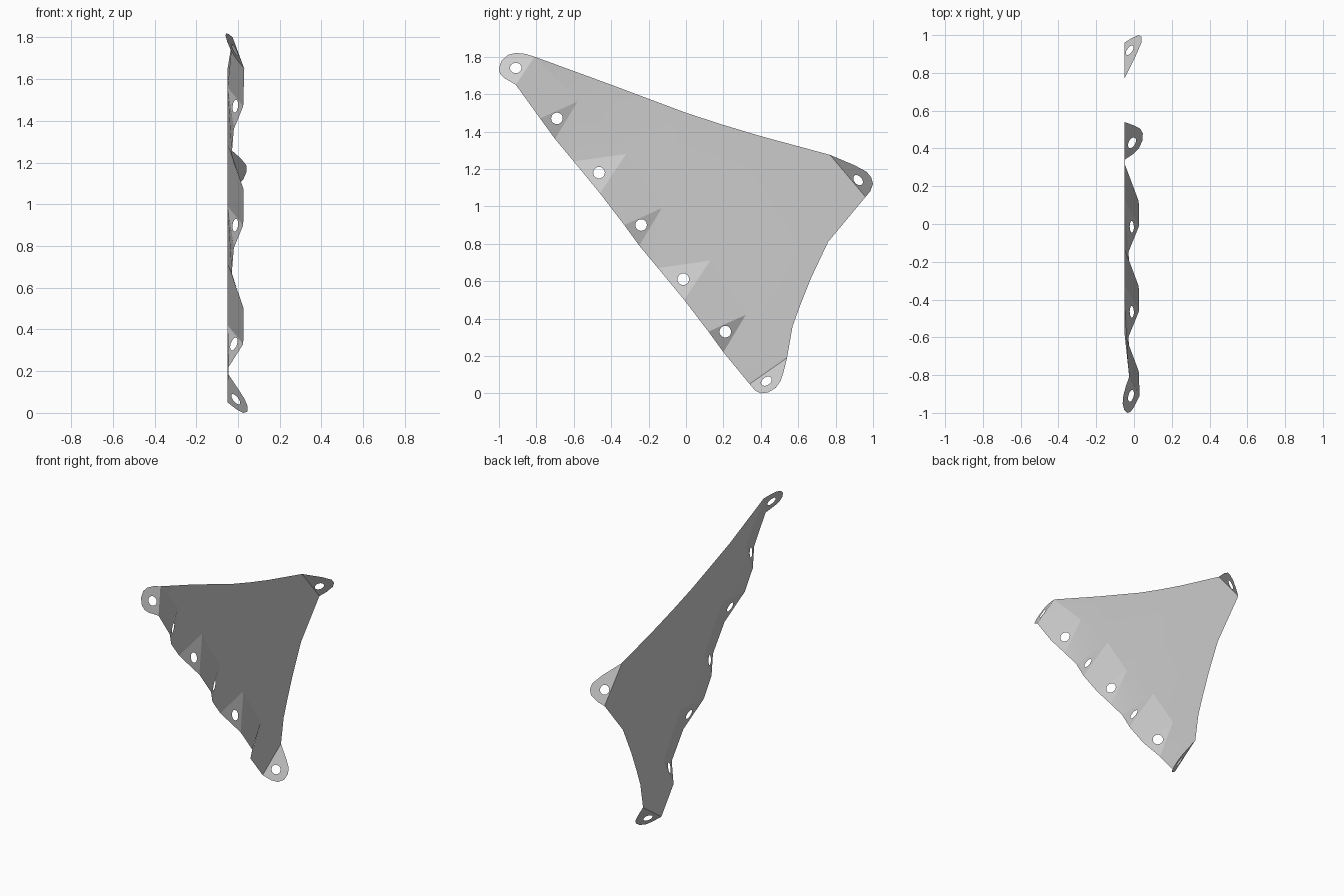
import bpy
import bmesh
import math
from mathutils import Vector
from mathutils.geometry import delaunay_2d_cdt

cube = bpy.data.objects.get("Cube")
if cube:
    bpy.data.objects.remove(cube, do_unlink=True)

BASE = -0.05                    # x of the flat panel
STEP = Vector((0.45, -0.57))    # one pleat period along the long edge (y, z)


def folded(points, a, b, slope=1.0):
    """Raise tab points by their distance from the crease a-b."""
    a, b = Vector(a), Vector(b)
    along = (b - a).normalized()
    result = []
    for p in points:
        d = Vector(p) - a
        result.append((p[0], p[1], BASE + slope * abs(along.x * d.y - along.y * d.x)))
    return result


def flat(points):
    return [(y, z, BASE) for y, z in points]


def shifted(p, k, x=BASE):
    q = Vector(p) + STEP * k
    return (q.x, q.y, x)


# outline and creases as (y, z, x)
points, index, creases = [], {}, []


def add(p):
    key = (round(p[0], 4), round(p[1], 4))
    if key not in index:
        index[key] = len(points)
        points.append(p)
    return index[key]


# upper tab, tilted on one plane
tab_a = [(y, z, 0.03 + 0.21 * (y + 0.91) - 0.51 * (z - 1.65)) for y, z in
         [(-0.81, 1.80), (-0.86, 1.815), (-0.91, 1.82), (-0.95, 1.81), (-0.985, 1.78),
          (-1.0, 1.74), (-0.995, 1.71), (-0.97, 1.685), (-0.91, 1.65)]]
outline = [add(p) for p in tab_a]
a_top, peak = outline[0], outline[-1]
creases.append((a_top, peak))

# pleated long edge: a falling flap and a rising flap in every period
previous = a_top
for k in range(3):
    crest = add(shifted((-0.78, 1.47), k, 0.025))
    dip = add(shifted((-0.70, 1.36), k, -0.02 if k < 2 else -0.045))
    fall_apex = add(shifted((-0.58, 1.56), k))
    outline += [crest, dip]
    creases += [(previous, fall_apex), (fall_apex, crest), (fall_apex, dip)]
    if k < 2:
        low = add(shifted((-0.60, 1.24), k, -0.03))
        rise = add(shifted((-0.46, 1.07), k, 0.027))
        rise_apex = add(shifted((-0.32, 1.28), k))
        outline += [low, rise]
        creases += [(fall_apex, rise_apex), (rise_apex, low), (rise_apex, rise)]
        previous = rise_apex

# lower tab
b0, b1 = (0.34, 0.05), (0.54, 0.19)
tab_b = folded([b0, (0.37, 0.015), (0.40, 0.0), (0.44, 0.005), (0.48, 0.03),
                (0.505, 0.065), (0.52, 0.11), b1], b0, b1)
ids = [add(p) for p in tab_b]
creases.append((ids[0], ids[-1]))
outline += ids

# concave rear edge
outline += [add(p) for p in flat([(0.57, 0.36), (0.61, 0.47), (0.67, 0.62), (0.76, 0.81)])]

# rear tab
c0, c1 = (0.96, 1.05), (0.77, 1.275)
tab_c = folded([c0, (0.985, 1.08), (1.0, 1.12), (0.99, 1.155), (0.965, 1.185),
                (0.90, 1.22), c1], c0, c1)
ids = [add(p) for p in tab_c]
creases.append((ids[0], ids[-1]))
outline += ids

# sloping top edge
outline += [add(p) for p in flat([(0.4, 1.375), (0.2, 1.435), (0, 1.5), (-0.4, 1.65)])]

borders = list(zip(outline, outline[1:] + outline[:1])) + creases
plan = [Vector(p[:2]) for p in points]

# folded surface used to find the height of any point
base = delaunay_2d_cdt(plan, borders, [], 1, 1e-5)
height = [min(points, key=lambda p: (Vector(p[:2]) - v).length)[2] for v in base[0]]


def cross(a, b, c):
    return (b - a).cross(c - a)


def lift(p):
    best, x = -1e9, BASE
    for i, j, k in base[2]:
        a, b, c = base[0][i], base[0][j], base[0][k]
        area = cross(a, b, c)
        if abs(area) < 1e-9:
            continue
        w = (cross(p, b, c) / area, cross(p, c, a) / area, cross(p, a, b) / area)
        if min(w) > best:
            best = min(w)
            x = w[0] * height[i] + w[1] * height[j] + w[2] * height[k]
    return x


# fixing holes: centre, crease angle, foreshortening
holes = [((-0.91, 1.74), 0, 0.9), ((0.43, 0.065), 35, 0.68), ((0.92, 1.14), -49, 0.68)]
for k in range(3):
    holes.append((shifted((-0.69, 1.47), k)[:2], 0, 1))
    if k < 2:
        holes.append((shifted((-0.465, 1.18), k)[:2], 0, 1))

SIDES, RADIUS = 20, 0.031
rings = []
for centre, angle, squash in holes:
    a = math.radians(angle)
    start, ring = len(plan), []
    for s in range(SIDES):
        t = math.tau * s / SIDES
        u, v = RADIUS * math.cos(t), RADIUS * squash * math.sin(t)
        ring.append(Vector((centre[0] + u * math.cos(a) - v * math.sin(a),
                            centre[1] + u * math.sin(a) + v * math.cos(a))))
    plan += ring
    borders += [(start + s, start + (s + 1) % SIDES) for s in range(SIDES)]
    rings.append(ring)


def in_hole(p):
    return any(all(cross(r[s], r[(s + 1) % SIDES], p) > 0 for s in range(SIDES))
               for r in rings)


# final panel mesh
sheet = delaunay_2d_cdt(plan, borders, [], 1, 1e-5)
bm = bmesh.new()
verts = [bm.verts.new((lift(v), v.x, v.y)) for v in sheet[0]]
for face in sheet[2]:
    centre = sum((sheet[0][i] for i in face), Vector((0, 0))) / len(face)
    if not in_hole(centre):
        bm.faces.new([verts[i] for i in face])
bmesh.ops.delete(bm, geom=[v for v in bm.verts if not v.link_faces], context='VERTS')

mesh = bpy.data.meshes.new("pleated_panel")
bm.to_mesh(mesh)
bm.free()
panel = bpy.data.objects.new("pleated_panel", mesh)
bpy.context.collection.objects.link(panel)

grey = bpy.data.materials.new("light_grey")
grey.use_nodes = True
colour = (0.6, 0.6, 0.6, 1)
grey.diffuse_color = colour
grey.node_tree.nodes["Principled BSDF"].inputs["Base Color"].default_value = colour
mesh.materials.append(grey)

# soft shading across the shallow bends only
bpy.ops.object.select_all(action='DESELECT')
panel.select_set(True)
bpy.context.view_layer.objects.active = panel
bpy.ops.object.shade_smooth_by_angle(angle=math.radians(12))
